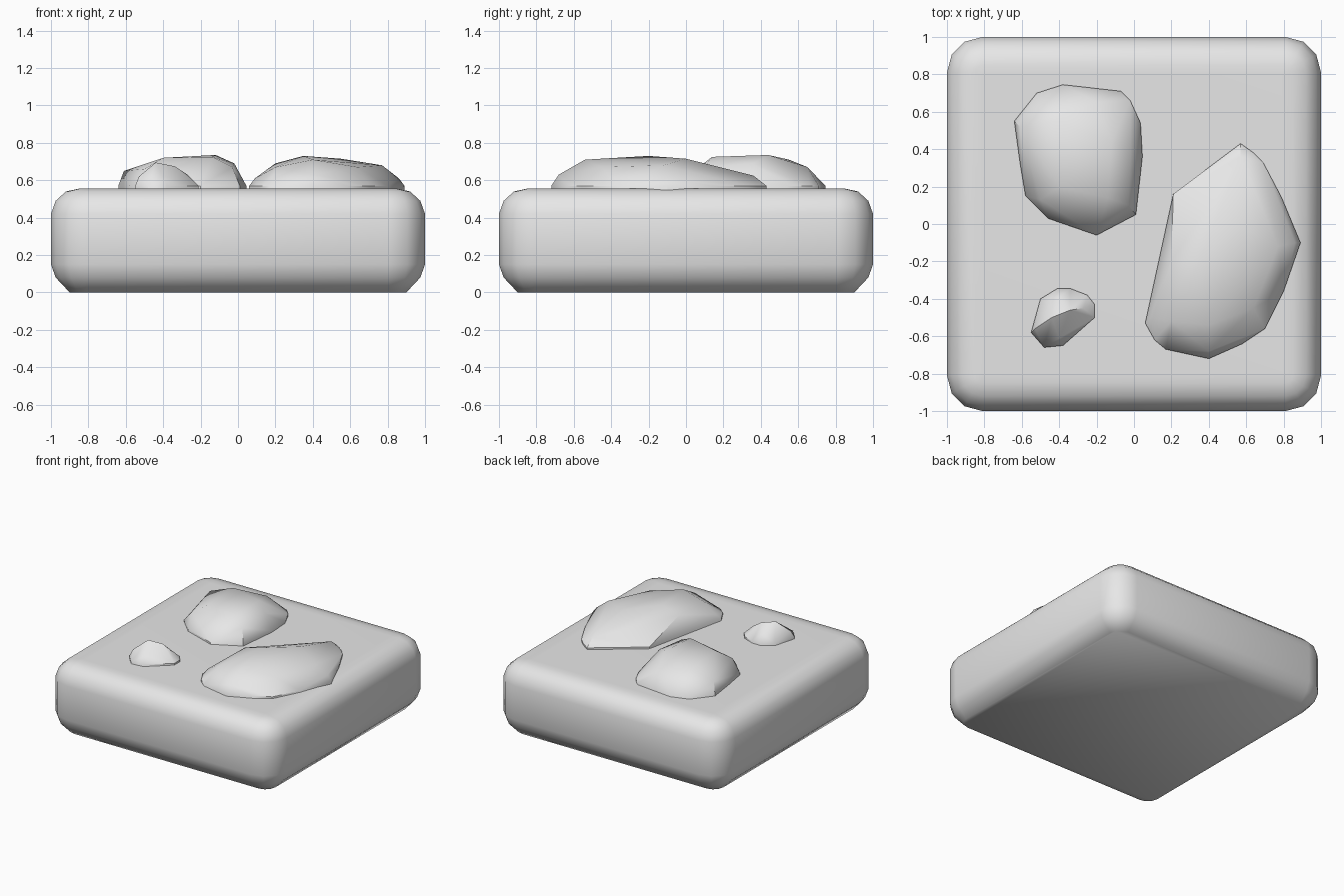
import bpy
import bmesh
import math

cube = bpy.data.objects.get("Cube")
if cube:
    bpy.data.objects.remove(cube, do_unlink=True)

# One plain stone colour for everything
STONE = (0.8, 0.8, 0.8, 1.0)
stone = bpy.data.materials.new("stone grey")
stone.use_nodes = True
stone.diffuse_color = STONE
stone.node_tree.nodes["Principled BSDF"].inputs["Base Color"].default_value = STONE


def finish(name, bm, sharp_angle):
    """Turn a bmesh into a smooth-shaded object."""
    bmesh.ops.recalc_face_normals(bm, faces=bm.faces)
    mesh = bpy.data.meshes.new(name)
    bm.to_mesh(mesh)
    bm.free()
    mesh.materials.append(stone)
    obj = bpy.data.objects.new(name, mesh)
    bpy.context.collection.objects.link(obj)
    bpy.ops.object.select_all(action='DESELECT')
    obj.select_set(True)
    bpy.context.view_layer.objects.active = obj
    bpy.ops.object.shade_smooth_by_angle(angle=math.radians(sharp_angle))
    return obj


def rounded_square(inset, radius=0.19, segments=3):
    """Plan outline of the slab, shrunk by the inset."""
    corner_radius = max(radius - inset, 0.01)
    centre = 1 - inset - corner_radius
    points = []
    for quarter in range(4):
        middle = math.radians(45 + 90 * quarter)
        cx = math.copysign(centre, math.cos(middle))
        cy = math.copysign(centre, math.sin(middle))
        for step in range(segments + 1):
            angle = math.radians(90 * (quarter + step / segments))
            points.append((cx + corner_radius * math.cos(angle),
                           cy + corner_radius * math.sin(angle)))
    return points


def build_slab():
    """Soft-edged square slab lofted through (height, inset) rings."""
    profile = [(0, 0.10), (0.08, 0.025), (0.15, 0), (0.42, 0),
               (0.49, 0.025), (0.54, 0.08), (0.555, 0.15), (0.556, 0.2)]
    bm = bmesh.new()
    rings = [[bm.verts.new((x, y, z)) for x, y in rounded_square(inset)]
             for z, inset in profile]
    for lower, upper in zip(rings, rings[1:]):
        count = len(lower)
        for i in range(count):
            j = (i + 1) % count
            bm.faces.new((lower[i], lower[j], upper[j], upper[i]))
    bm.faces.new(rings[0])
    bm.faces.new(rings[-1])
    return finish("base_slab", bm, 60)


def build_rock(name, outline, crown):
    """Chiselled rock: hull of a foot outline and a few crown points."""
    bm = bmesh.new()
    for x, y in outline:
        for z in (0.5, 0.57):
            bm.verts.new((x, y, z))
    for point in crown:
        bm.verts.new(point)
    hull = bmesh.ops.convex_hull(bm, input=bm.verts)
    loose = {v for v in hull["geom_interior"] + hull["geom_unused"]
             if isinstance(v, bmesh.types.BMVert)}
    bmesh.ops.delete(bm, geom=list(loose), context='VERTS')
    return finish(name, bm, 40)


build_slab()

# Broad rock at the back right
build_rock(
    "broad_rock",
    [(-.64, .55), (-.52, .7), (-.38, .745), (-.07, .71), (-.02, .66),
     (.035, .54), (.045, .36), (.01, .05), (-.2, -.06), (-.46, .03),
     (-.58, .15), (-.61, .33)],
    [(-.61, .52, .65), (-.43, .55, .71), (-.4, .2, .72), (-.12, .44, .735),
     (-.14, .14, .725), (-.2, .65, .67), (-.02, .36, .69), (-.5, .13, .66),
     (-.03, .1, .67)])

# Long rock on the left
build_rock(
    "long_rock",
    [(.57, .43), (.64, .38), (.69, .33), (.79, .14), (.89, -.1), (.8, -.36),
     (.7, -.56), (.58, -.64), (.4, -.72), (.17, -.67), (.11, -.62),
     (.06, -.53), (.21, .16)],
    [(.09, -.5, .61), (.2, -.2, .69), (.35, -.2, .73), (.4, -.54, .71),
     (.55, 0, .715), (.57, .36, .625), (.77, -.12, .68), (.64, -.45, .67),
     (.2, -.52, .67), (.4, -.68, .63), (.86, -.1, .61)])

# Pebble at the front right
build_rock(
    "small_rock",
    [(-.55, -.58), (-.5, -.4), (-.41, -.345), (-.34, -.345), (-.25, -.38),
     (-.21, -.43), (-.21, -.5), (-.38, -.65), (-.48, -.66)],
    [(-.44, -.5, .695), (-.34, -.46, .675), (-.53, -.56, .62),
     (-.27, -.45, .63), (-.4, -.61, .62), (-.4, -.39, .63)])
